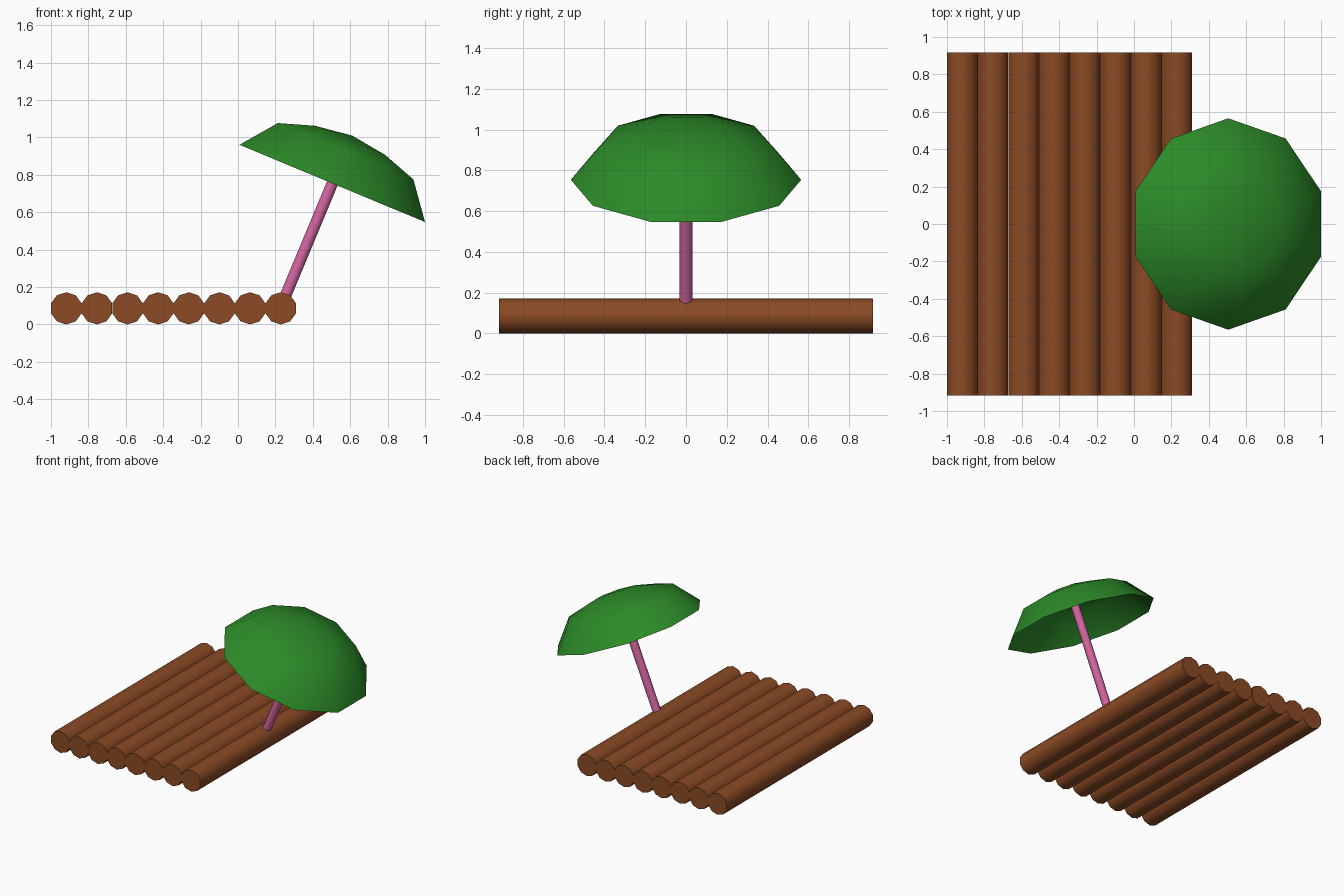
import bpy, bmesh
from math import sin, cos, pi, radians
from mathutils import Vector

if "Cube" in bpy.data.objects:
    bpy.data.objects.remove(bpy.data.objects["Cube"])

SIDES = 10


def material(name, rgb):
    m = bpy.data.materials.new(name)
    m.diffuse_color = (*rgb, 1)
    m.use_nodes = True
    m.node_tree.nodes["Principled BSDF"].inputs["Base Color"].default_value = m.diffuse_color
    return m


def lathe(name, profile, mat, location, rotation):
    """Ten-sided turned shape; profile is (radius, height), radius 0 closes to a point,
    a flat cap is added where the profile is marked by cap."""
    bm = bmesh.new()
    rings = []
    for r, z in profile:
        if r == 0:
            rings.append([bm.verts.new((0, 0, z))])
        else:
            angles = [pi / 2 + 2 * pi * i / SIDES for i in range(SIDES)]
            rings.append([bm.verts.new((r * cos(a), r * sin(a), z)) for a in angles])
    for low, high in zip(rings, rings[1:]):
        for i in range(SIDES):
            j = (i + 1) % SIDES
            if len(high) == 1:
                bm.faces.new((low[i], low[j], high[0]))
            else:
                bm.faces.new((low[i], low[j], high[j], high[i]))
    # Straight rods get end caps
    if len(profile) == 2:
        bm.faces.new(list(reversed(rings[0])))
        bm.faces.new(rings[1])
    mesh = bpy.data.meshes.new(name)
    bm.to_mesh(mesh)
    bm.free()
    mesh.materials.append(mat)
    ob = bpy.data.objects.new(name, mesh)
    bpy.context.collection.objects.link(ob)
    ob.location, ob.rotation_euler = location, rotation
    bpy.ops.object.select_all(action='DESELECT')
    ob.select_set(True)
    bpy.context.view_layer.objects.active = ob
    bpy.ops.object.shade_smooth_by_angle(angle=radians(50))
    return ob


brown = material("wood", (0.258, 0.069, 0.018))
green = material("canopy_green", (0.025, 0.255, 0.021))
pink = material("pole_pink", (0.65, 0.13, 0.35))

# Raft of eight logs lying along y
LOG_R = 0.086
for i in range(8):
    lathe(f"log_{i + 1}", [(LOG_R, -0.917), (LOG_R, 0.917)], brown,
          (-0.918 + 0.1638 * i, 0, LOG_R), (pi / 2, 0, 0))

# Parasol leaning towards +x, origin at the centre of the canopy rim
rim_centre = Vector((0.504, 0, 0.754))
tilt = (0, radians(22.6), 0)
lathe("parasol_canopy", [(0.565, 0), (0.413, 0.186), (0.214, 0.249), (0, 0.277)],
      green, rim_centre, tilt)
lathe("parasol_pole", [(0.032, -0.71), (0.032, 0.265)], pink, rim_centre, tilt)
